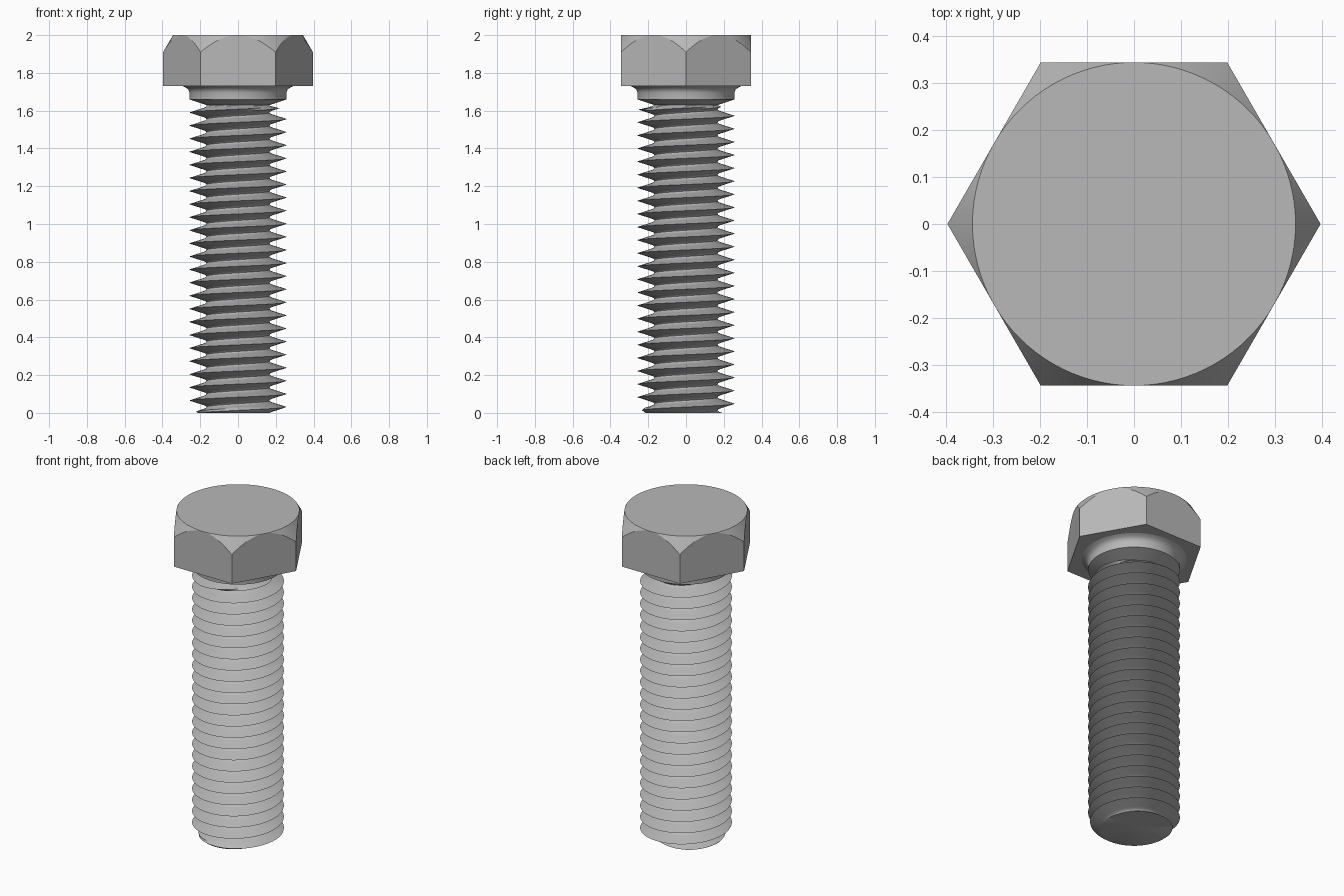
import bpy
import bmesh
from math import pi, tau, cos, sin, radians

cube = bpy.data.objects.get("Cube")
if cube:
    bpy.data.objects.remove(cube, do_unlink=True)

COLUMNS = 96
CORNER = 0.397                      # hex corner radius
FLAT = CORNER * cos(pi / 6)         # hex flat radius
HEAD_BASE, TOP = 1.73, 2.0
PITCH, START = 0.0693, 0.031        # thread pitch, crest height at +x
CREST, ROOT = 0.257, 0.167
THREAD_TOP = 1.63

steel = bpy.data.materials.new("steel_grey")
steel.use_nodes = True
steel.diffuse_color = (0.48, 0.48, 0.48, 1)
steel.node_tree.nodes["Principled BSDF"].inputs["Base Color"].default_value = (0.48, 0.48, 0.48, 1)


def turned(name, rows, sharp_angle):
    """Skin a stack of rings; each row is a function angle -> (radius, height)."""
    bm = bmesh.new()
    grid = []
    for row in rows:
        ring = []
        for c in range(COLUMNS + 1):
            t = tau * c / COLUMNS
            r, z = row(t)
            ring.append(bm.verts.new((r * cos(t), r * sin(t), z)))
        grid.append(ring)
    for low, high in zip(grid, grid[1:]):
        for c in range(COLUMNS):
            bm.faces.new((low[c], low[c + 1], high[c + 1], high[c]))
    bmesh.ops.remove_doubles(bm, verts=bm.verts, dist=1e-5)
    mesh = bpy.data.meshes.new(name)
    bm.to_mesh(mesh)
    bm.free()
    mesh.materials.append(steel)
    obj = bpy.data.objects.new(name, mesh)
    bpy.context.collection.objects.link(obj)
    bpy.ops.object.select_all(action="DESELECT")
    obj.select_set(True)
    bpy.context.view_layer.objects.active = obj
    bpy.ops.object.shade_smooth_by_angle(angle=radians(sharp_angle))
    return obj


def circle(r, z):
    return lambda t: (r, z)


# Hex head with a conical chamfer on its top corners
def hex_radius(t):
    return FLAT / cos(t % (pi / 3) - pi / 6)


def chamfer_edge(t):
    r = hex_radius(t)
    return r, TOP - 1.7 * (r - FLAT)


turned("hex_head", [
    circle(0, HEAD_BASE),
    lambda t: (hex_radius(t), HEAD_BASE),
    chamfer_edge,
    circle(FLAT, TOP),
    circle(0, TOP),
], 25)

# Collar under the head with a small fillet
collar = [(ROOT, THREAD_TOP), (CREST, 1.66), (CREST, 1.695),
          (0.262, 1.71), (0.275, 1.722), (0.294, HEAD_BASE)]
turned("collar", [circle(r, z) for r, z in collar], 40)

# Right-handed thread: half profile as (distance from crest, radius)
half = [(0, CREST), (0.011, 0.222), (0.021, 0.19), (0.026, 0.176),
        (0.03, 0.170), (PITCH / 2, ROOT)]


def thread_radius(t, z):
    d = (z - START - PITCH * t / tau) % PITCH
    d = min(d, PITCH - d)
    r = ROOT
    for (d0, r0), (d1, r1) in zip(half, half[1:]):
        if d0 <= d <= d1:
            r = r0 + (r1 - r0) * (d - d0) / (d1 - d0)
            break
    r = min(r, 0.215 + 1.3 * z)                    # chamfered tip
    return max(ROOT, min(r, CREST - 4.5 * (z - 1.605)))   # runout below collar


def thread_row(offset):
    def row(t):
        z = START + offset + PITCH * t / tau
        z = min(max(z, 0), THREAD_TOP)
        return thread_radius(t, z), z
    return row


steps = [-d for d, r in half[-2:0:-1]] + [d for d, r in half]
rows = [circle(0, 0)]
for turn in range(-2, 25):
    rows += [thread_row(turn * PITCH + s) for s in steps]
turned("threaded_shank", rows, 40)
